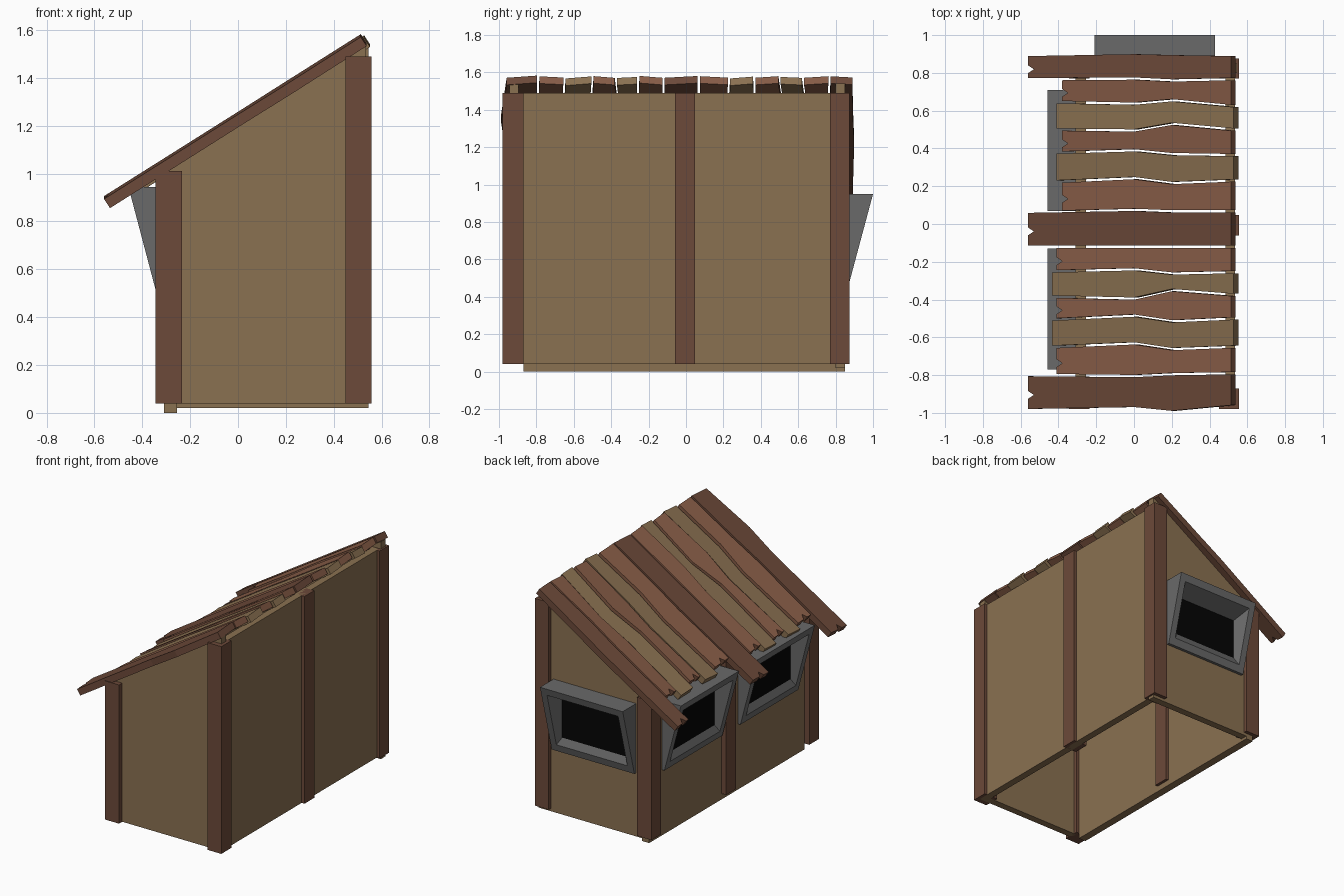
import bpy, bmesh, random
from mathutils import Vector, Matrix
from math import radians

if "Cube" in bpy.data.objects:
    bpy.data.objects.remove(bpy.data.objects["Cube"])

random.seed(4)


def mat(name, r, g, b):
    m = bpy.data.materials.new(name)
    m.diffuse_color = [(c / 255) ** 2.2 for c in (r, g, b)] + [1]
    m.use_nodes = True
    m.node_tree.nodes["Principled BSDF"].inputs["Base Color"].default_value = m.diffuse_color
    return m


TAN = mat("tan_wood", 137, 112, 82)
RED = mat("red_wood", 133, 92, 72)
DARK = mat("dark_wood", 108, 75, 60)
GREY = mat("frame_grey", 105, 105, 105)
BLACK = mat("pane_black", 12, 12, 12)


def finish(name, bm, *mats):
    bmesh.ops.recalc_face_normals(bm, faces=bm.faces)
    me = bpy.data.meshes.new(name)
    bm.to_mesh(me)
    bm.free()
    for m in mats:
        me.materials.append(m)
    ob = bpy.data.objects.new(name, me)
    bpy.context.collection.objects.link(ob)
    return ob


def prism(name, pts, vec, m):
    """Closed solid: polygon pts swept along vec."""
    bm = bmesh.new()
    a = [bm.verts.new(p) for p in pts]
    b = [bm.verts.new(Vector(p) + Vector(vec)) for p in pts]
    bm.faces.new(a)
    bm.faces.new(b[::-1])
    for i in range(len(a)):
        j = (i + 1) % len(a)
        bm.faces.new((a[i], b[i], b[j], a[j]))
    return finish(name, bm, m)


def box(name, x0, x1, y0, y1, z0, z1, m):
    return prism(name, [(x0, y0, z0), (x1, y0, z0), (x1, y1, z0), (x0, y1, z0)],
                 (0, 0, z1 - z0), m)


def roof(x):
    return 0.90 + 0.63 * (x + 0.56)      # top surface of the roof


def end_wall(name, y0, y1, z0, x1):
    prism(name, [(-0.31, y0, z0), (x1, y0, z0), (x1, y0, roof(x1) - 0.055),
                 (-0.31, y0, roof(-0.31) - 0.055)], (0, y1 - y0, 0), TAN)


# walls, open at top and bottom
end_wall("front_wall", -0.945, -0.895, 0.04, 0.535)
end_wall("back_wall", 0.80, 0.85, 0.02, 0.545)
box("low_side_wall", -0.31, -0.255, -0.87, 0.85, 0, 1.0, TAN)
box("high_side_wall", 0.485, 0.535, -0.90, 0.85, 0.04, 1.49, TAN)

# posts
for y0, y1 in ((-0.98, -0.87), (-0.06, 0.048), (0.77, 0.875)):
    box("low_post", -0.345, -0.235, y0, y1, 0.04, 1.01, DARK)
    box("high_post", 0.45, 0.557, y0, y1, 0.04, 1.49, DARK)

# wavy seams between roof planks: y at the eave, x=0, x=0.2 and the ridge
SEAMS = [(.895, .905, .90, .895), (.767, .77, .76, .767), (.645, .637, .655, .625),
         (.50, .495, .53, .50), (.378, .39, .37, .365), (.225, .243, .217, .23),
         (.065, .075, .067, .068), (-.12, -.12, -.12, -.12), (-.25, -.24, -.262, -.255),
         (-.385, -.395, -.35, -.375), (-.505, -.485, -.515, -.50),
         (-.65, -.632, -.662, -.65), (-.80, -.805, -.795, -.79),
         (-.985, -.975, -.995, -.965)]
LEFT = [-.56, -.38, -.41, -.38, -.41, -.38, -.56, -.41, -.435, -.41, -.435, -.41, -.56]

# roof planks
for i, left in enumerate(LEFT):
    hi, lo = SEAMS[i], SEAMS[i + 1]
    m = DARK if i % 6 == 0 else (RED if i % 6 in (1, 3, 5) else TAN)
    right, drop = (0.527, -0.012) if m is TAN else (0.513, 0.0)
    xs = (left, 0.0, 0.2, right)
    gap = 0.006
    twist = random.choice((-1, 1)) * random.uniform(0.04, 0.09)
    mid = (hi[0] + lo[0]) / 2
    plan = [(x, y - gap) for x, y in zip(xs, hi)]
    plan += [(x, y + gap) for x, y in zip(xs[::-1], lo[::-1])]
    if m is not TAN:                     # split end at the eave
        n = mid - 0.012
        plan += [(left, n - 0.02), (left + 0.03, n), (left, n + 0.02)]
    pts = [(x, y, roof(x) + drop + twist * (y - mid)) for x, y in plan]
    prism("roof_plank", pts, (0.025, 0, -0.038), m)


def window(name, loc, angle, depth):
    """Wedge-shaped hood facing local +y with a recessed dark pane."""
    bm = bmesh.new()
    w, z0, z1 = 0.32, 0.46, 0.945
    prof = [(-0.01, z0), (0.02, z0), (depth, z1), (-0.01, z1)]
    a = [bm.verts.new((-w, y, z)) for y, z in prof]
    b = [bm.verts.new((w, y, z)) for y, z in prof]
    bm.faces.new(a)
    bm.faces.new(b[::-1])
    for i in (0, 2, 3):
        j = (i + 1) % 4
        bm.faces.new((a[i], b[i], b[j], a[j]))
    outer = [a[1], b[1], b[2], a[2]]

    def ring(dx, lo, hi, flat=None):
        def y(z):
            return flat if flat else 0.02 + (depth - 0.02) * (z - z0) / (z1 - z0)
        return [bm.verts.new((sx * (w - dx), y(z), z))
                for sx, z in ((-1, lo), (1, lo), (1, hi), (-1, hi))]

    rim = ring(0.045, z0 + 0.05, z1 - 0.05)
    inner = ring(0.075, z0 + 0.10, z1 - 0.10, 0.012)
    for p, q in ((outer, rim), (rim, inner)):
        for i in range(4):
            j = (i + 1) % 4
            bm.faces.new((p[i], p[j], q[j], q[i]))
    bm.faces.new(inner).material_index = 1
    ob = finish(name, bm, GREY, BLACK)
    ob.matrix_world = Matrix.Translation(loc) @ Matrix.Rotation(radians(angle), 4, 'Z')


# windows
window("back_window", (0.11, 0.85, 0.005), 0, 0.15)
window("side_window", (-0.31, 0.39, 0), 90, 0.148)
window("side_window", (-0.31, -0.45, 0), 90, 0.148)
